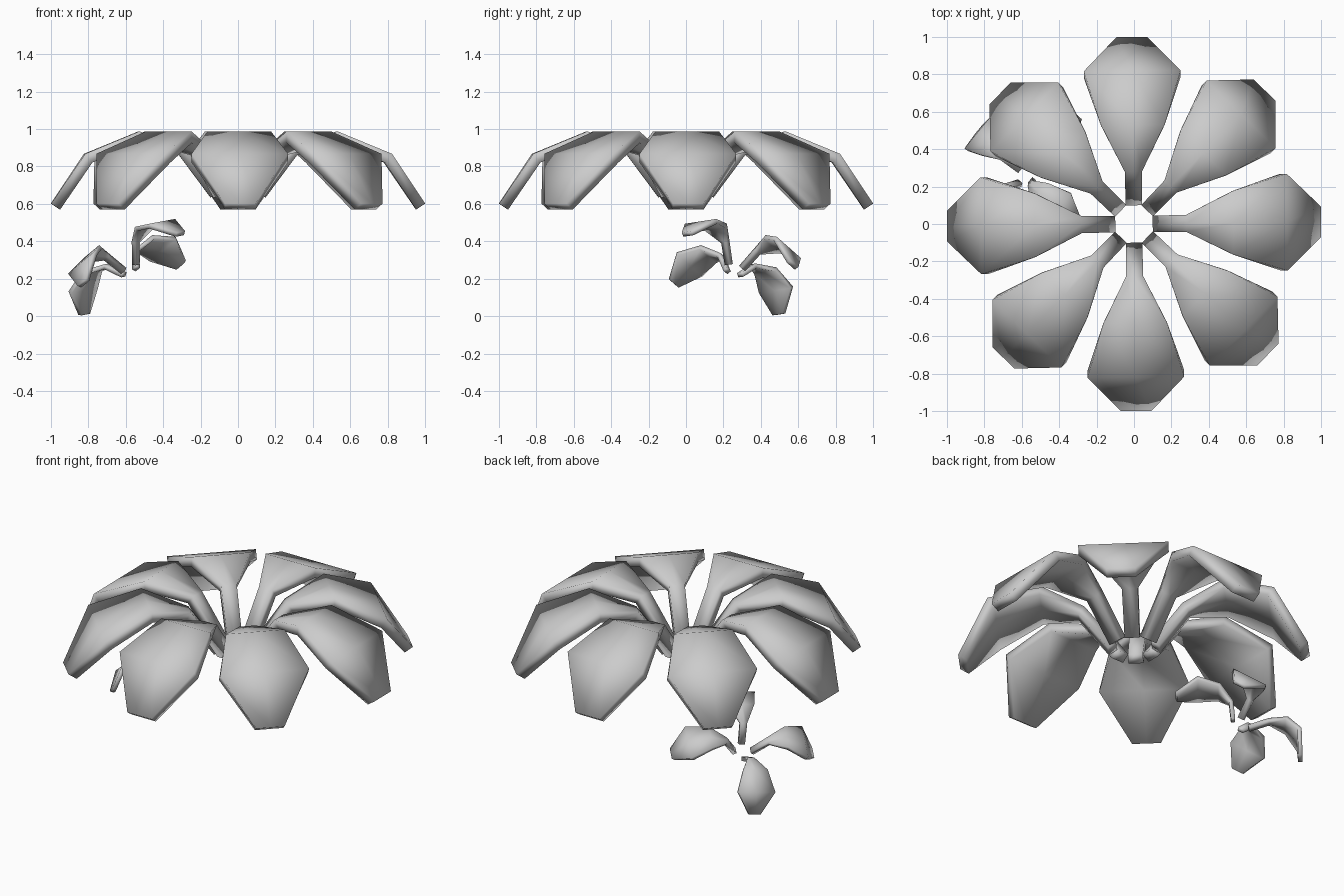
import bpy, bmesh
from math import radians, hypot
from mathutils import Matrix, Vector

if "Cube" in bpy.data.objects:
    bpy.data.objects.remove(bpy.data.objects["Cube"])

# Leaf spine along +x: radius, height of upper surface, half width
ROWS = [(0.10, 0.668, 0.043), (0.28, 0.91, 0.046), (0.53, 0.988, 0.17),
        (0.82, 0.868, 0.258), (1.0, 0.602, 0.082)]
THICK = 0.058


def leaf_mesh():
    """Bent, paddle-shaped leaf with a narrow stem and even thickness."""
    n = len(ROWS)
    dirs = [(Vector((ROWS[i + 1][0] - ROWS[i][0], ROWS[i + 1][1] - ROWS[i][1]))).normalized()
            for i in range(n - 1)]
    bm = bmesh.new()
    top, low = [], []
    for i, (r, z, w) in enumerate(ROWS):
        a, b = dirs[max(i - 1, 0)], dirs[min(i, n - 2)]
        d = (a + b).normalized()
        t = THICK / max(d.dot(a), 0.5)           # mitred offset
        top.append([bm.verts.new((r, w * s, z)) for s in (-1, 0, 1)])
        low.append([bm.verts.new((r + d.y * t, w * s, z - d.x * t)) for s in (-1, 0, 1)])
    for i in range(n - 1):
        for j in range(2):
            bm.faces.new((top[i][j], top[i + 1][j], top[i + 1][j + 1], top[i][j + 1]))
            bm.faces.new((low[i][j + 1], low[i + 1][j + 1], low[i + 1][j], low[i][j]))
        for j in (0, 2):
            bm.faces.new((top[i][j], low[i][j], low[i + 1][j], top[i + 1][j]))
    for i in (0, n - 1):
        for j in range(2):
            bm.faces.new((top[i][j], top[i][j + 1], low[i][j + 1], low[i][j]))
    bmesh.ops.recalc_face_normals(bm, faces=bm.faces)
    for f in bm.faces:
        f.smooth = True
    me = bpy.data.meshes.new("leaf")
    bm.to_mesh(me)
    bm.free()
    return me


mesh = leaf_mesh()


def whorl(name, count, base, twist=0.0):
    for k in range(count):
        ob = bpy.data.objects.new(f"{name}_{k + 1}", mesh)
        bpy.context.collection.objects.link(ob)
        ob.matrix_world = base @ Matrix.Rotation(radians(360 / count * k + twist), 4, 'Z')


# Large crown of eight leaves
whorl("large_leaf", 8, Matrix.Identity(4), 0.7)

# Small tilted sprout of four leaves
n = Vector((-0.47, 0.255, 0.85)).normalized()
u = Vector((0.62, -0.59, 0.52))
u = (u - n * u.dot(n)).normalized()
v = n.cross(u)
tilt = Matrix((u, v, n)).transposed().to_4x4()
base = (Matrix.Translation((-0.565, 0.2525, 0.224)) @ tilt @ Matrix.Scale(0.425, 4)
        @ Matrix.Translation((0, 0, -0.585)))
whorl("small_leaf", 4, base)
